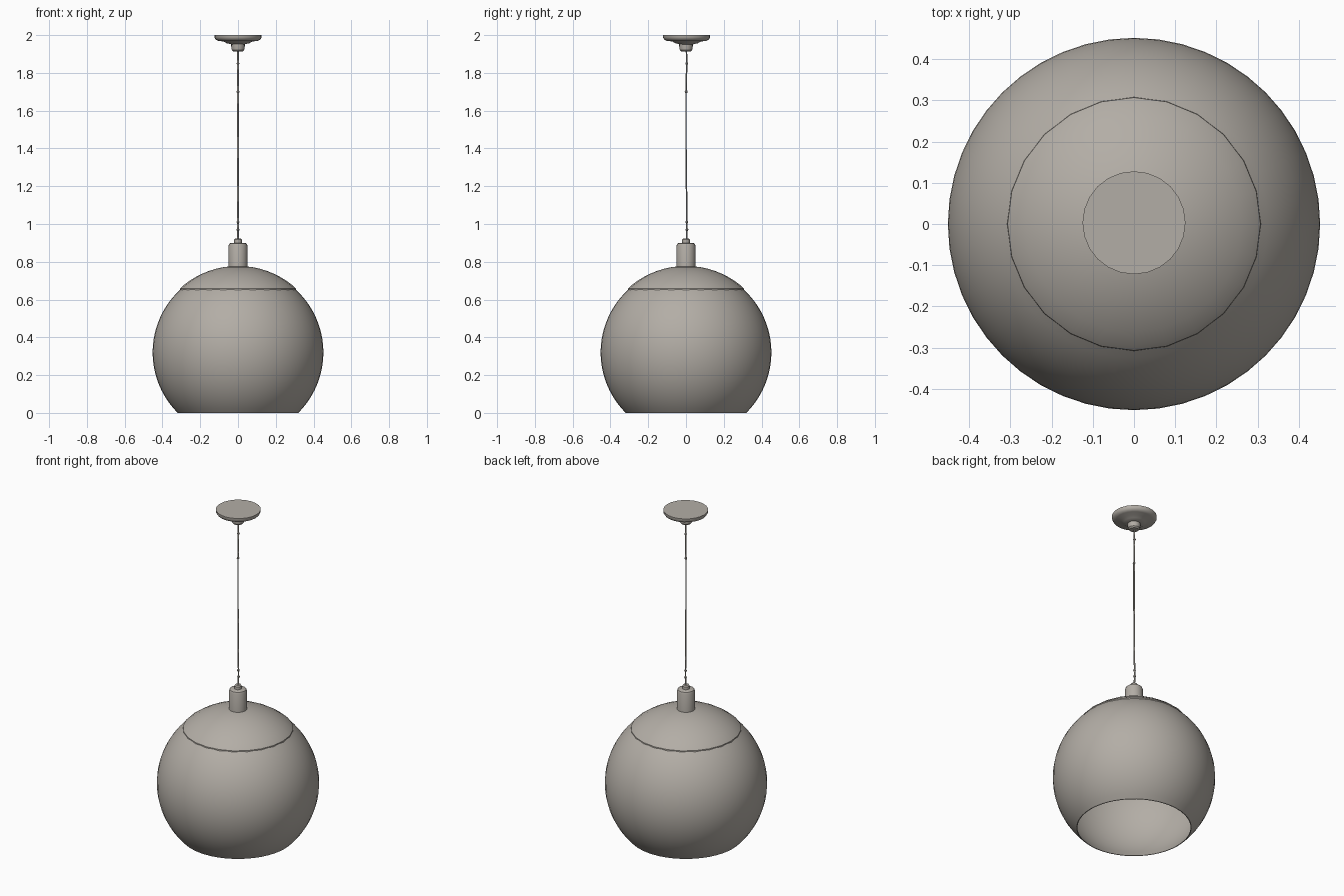
import bpy, bmesh, math

cube = bpy.data.objects.get("Cube")
if cube:
    bpy.data.objects.remove(cube, do_unlink=True)

# One warm grey finish for the whole lamp
COLOR = (0.45, 0.42, 0.38, 1)
finish = bpy.data.materials.new("warm_grey")
finish.use_nodes = True
finish.diffuse_color = COLOR
finish.node_tree.nodes["Principled BSDF"].inputs["Base Color"].default_value = COLOR


def finish_object(obj, angle=35):
    obj.data.materials.append(finish)
    bpy.ops.object.select_all(action="DESELECT")
    obj.select_set(True)
    bpy.context.view_layer.objects.active = obj
    bpy.ops.object.shade_smooth_by_angle(angle=math.radians(angle))
    return obj


def lathe(name, profile, sides):
    """Spin a (radius, height) profile, listed from bottom to top, about z."""
    bm = bmesh.new()
    verts = [bm.verts.new((r, 0, z)) for r, z in profile]
    edges = [bm.edges.new(pair) for pair in zip(verts, verts[1:])]
    bmesh.ops.spin(bm, geom=verts + edges, cent=(0, 0, 0), axis=(0, 0, 1),
                   angle=math.tau, steps=sides, use_duplicate=False)
    bmesh.ops.remove_doubles(bm, verts=bm.verts, dist=0.0002)
    bmesh.ops.recalc_face_normals(bm, faces=bm.faces)
    mesh = bpy.data.meshes.new(name)
    bm.to_mesh(mesh)
    bm.free()
    obj = bpy.data.objects.new(name, mesh)
    bpy.context.collection.objects.link(obj)
    return finish_object(obj)


def arc(radius, center, start, end, steps):
    """Points of a circle from one height angle to another, in degrees."""
    angles = [math.radians(start + (end - start) * i / steps) for i in range(steps + 1)]
    return [(radius * math.cos(a), center + radius * math.sin(a)) for a in angles]


# Globe shade: thin shell, open at the bottom and under the cap
CENTER = 0.32
RADIUS = 0.452
bottom = -math.degrees(math.asin(CENTER / RADIUS))
outer = arc(RADIUS, CENTER, bottom, 48, 24)
inner = arc(RADIUS - 0.006, CENTER, 48, bottom, 24)
inner[-1] = (inner[-1][0], 0)
lathe("globe_shade", outer + inner + outer[:1], 48)

# Domed cap with a rolled rim
dome = arc(RADIUS + 0.006, CENTER, 50, 90, 8)
lathe("shade_cap", [(0.296, 0.65), (0.308, 0.65), (0.307, 0.658)] + dome, 24)

# Lamp holder and cord grip
lathe("lamp_holder", [(0, 0.75), (0.05, 0.75), (0.05, 0.885), (0.046, 0.896),
                      (0.038, 0.9), (0, 0.9)], 24)
lathe("cord_grip", [(0, 0.89), (0.02, 0.89), (0.02, 0.917), (0.015, 0.924), (0, 0.924)], 16)

# Ceiling canopy and its lower nut
canopy = [(0, 1.95), (0.035, 1.951), (0.06, 1.957), (0.075, 1.966), (0.105, 1.97),
          (0.118, 1.976), (0.125, 1.988), (0.125, 2), (0, 2)]
lathe("ceiling_canopy", canopy, 24).location.y = 0.003
lathe("canopy_nut", [(0, 1.914), (0.025, 1.914), (0.033, 1.922), (0.036, 1.94),
                     (0.036, 1.955), (0, 1.955)], 16)

# Slightly wavy hanging cord
curve = bpy.data.curves.new("hanging_cord", "CURVE")
curve.dimensions = "3D"
curve.bevel_depth = 0.0045
curve.bevel_resolution = 1
path = [(0.004, 0.91), (0.005, 1), (0.003, 1.15), (0, 1.4), (0, 1.7), (0.004, 1.85), (0.002, 1.93)]
spline = curve.splines.new("POLY")
spline.points.add(len(path) - 1)
for point, (y, z) in zip(spline.points, path):
    point.co = (0, y, z, 1)
cord_curve = bpy.data.objects.new("hanging_cord", curve)
bpy.context.collection.objects.link(cord_curve)
bpy.ops.object.select_all(action="DESELECT")
cord_curve.select_set(True)
bpy.context.view_layer.objects.active = cord_curve
bpy.ops.object.convert(target="MESH")
finish_object(bpy.context.object, 60)

# Small beads along the cord
for i, (y, z) in enumerate([(0.005, 0.97), (0.004, 1.01), (0.001, 1.7), (0.004, 1.85)]):
    bead = lathe(f"cord_bead_{i + 1}", arc(0.008, z, -90, 90, 4), 8)
    bead.location.y = y
